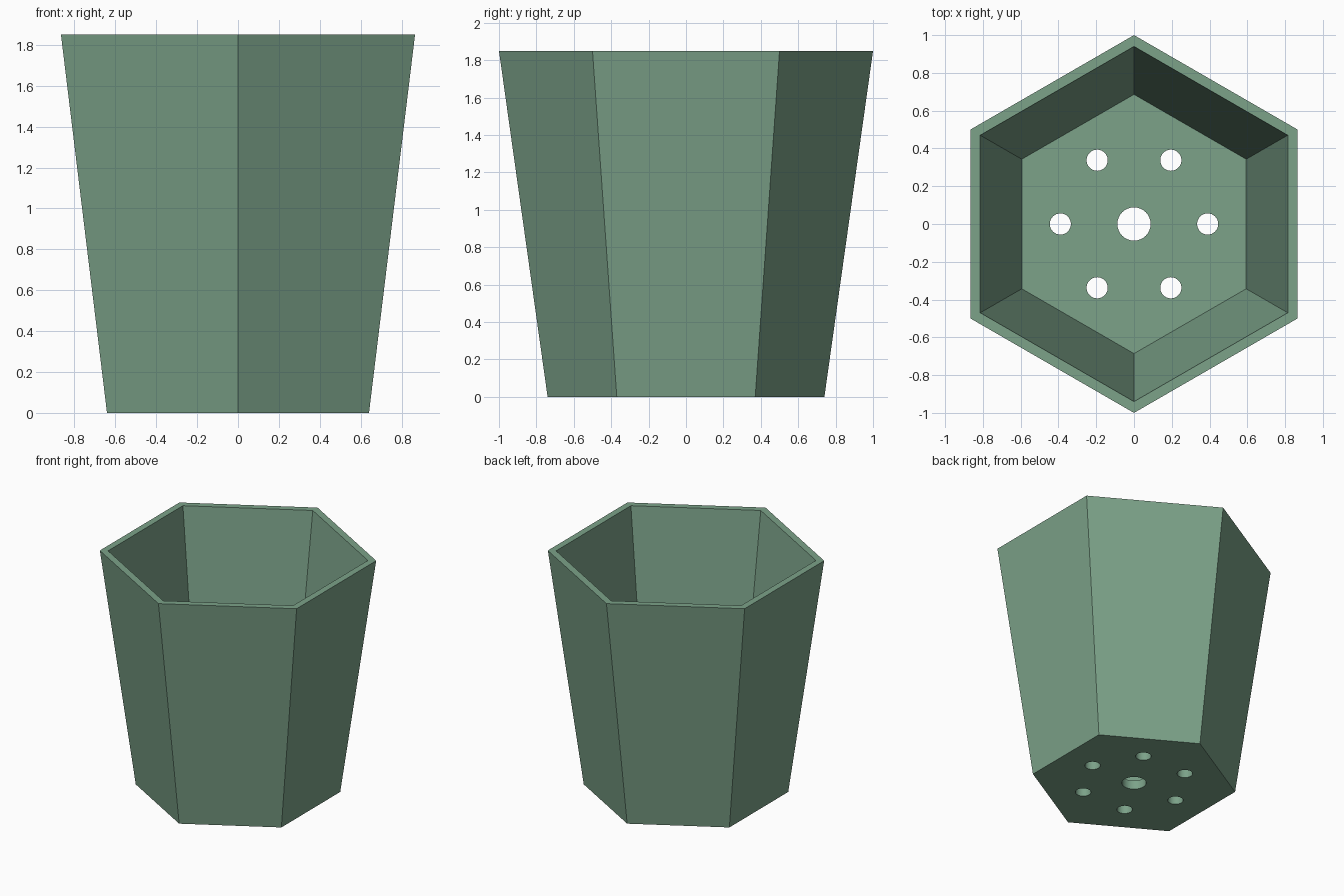
import bpy, bmesh, math

if "Cube" in bpy.data.objects:
    bpy.data.objects.remove(bpy.data.objects["Cube"])

HEIGHT, FLOOR = 1.85, 0.07

green = bpy.data.materials.new("sage_green")
green.diffuse_color = (0.20, 0.36, 0.25, 1)
green.use_nodes = True
green.node_tree.nodes["Principled BSDF"].inputs["Base Color"].default_value = green.diffuse_color


def make_object(name, bm):
    bmesh.ops.recalc_face_normals(bm, faces=bm.faces)
    mesh = bpy.data.meshes.new(name)
    bm.to_mesh(mesh)
    bm.free()
    mesh.materials.append(green)
    obj = bpy.data.objects.new(name, mesh)
    bpy.context.collection.objects.link(obj)
    return obj


def hexagon(bm, radius, z):
    angles = [math.radians(30 + 60 * i) for i in range(6)]
    return [bm.verts.new((radius * math.cos(a), radius * math.sin(a), z)) for a in angles]


# Tapered hexagonal pot: outside wall, rim, inside wall, floor
bm = bmesh.new()
rings = [hexagon(bm, r, z) for r, z in
         ((0.74, 0), (1.0, HEIGHT), (0.94, HEIGHT), (0.686, FLOOR))]
for low, high in zip(rings, rings[1:]):
    for i in range(6):
        j = (i + 1) % 6
        bm.faces.new((low[i], low[j], high[j], high[i]))
bm.faces.new(rings[0])
bm.faces.new(rings[-1])
pot = make_object("hexagonal_pot", bm)

# Drainage holes: one in the middle, six around it
bm = bmesh.new()
holes = [(0, 0, 0.088)]
for i in range(6):
    a = math.radians(60 * i)
    holes.append((0.39 * math.cos(a), 0.39 * math.sin(a), 0.056))
for x, y, r in holes:
    hole = bmesh.ops.create_cone(bm, cap_ends=True, segments=32,
                                 radius1=r, radius2=r, depth=0.4)
    bmesh.ops.translate(bm, verts=hole["verts"], vec=(x, y, 0))
cutter = make_object("drainage_hole_cutter", bm)
cutter.hide_render = True
cutter.hide_set(True)

cut = pot.modifiers.new("drainage_holes", "BOOLEAN")
cut.operation = "DIFFERENCE"
cut.solver = "EXACT"
cut.object = cutter

# Smooth hole walls, crisp pot edges
bpy.context.view_layer.objects.active = pot
pot.select_set(True)
bpy.ops.object.modifier_apply(modifier=cut.name)
bpy.ops.object.shade_smooth_by_angle(angle=math.radians(30))
